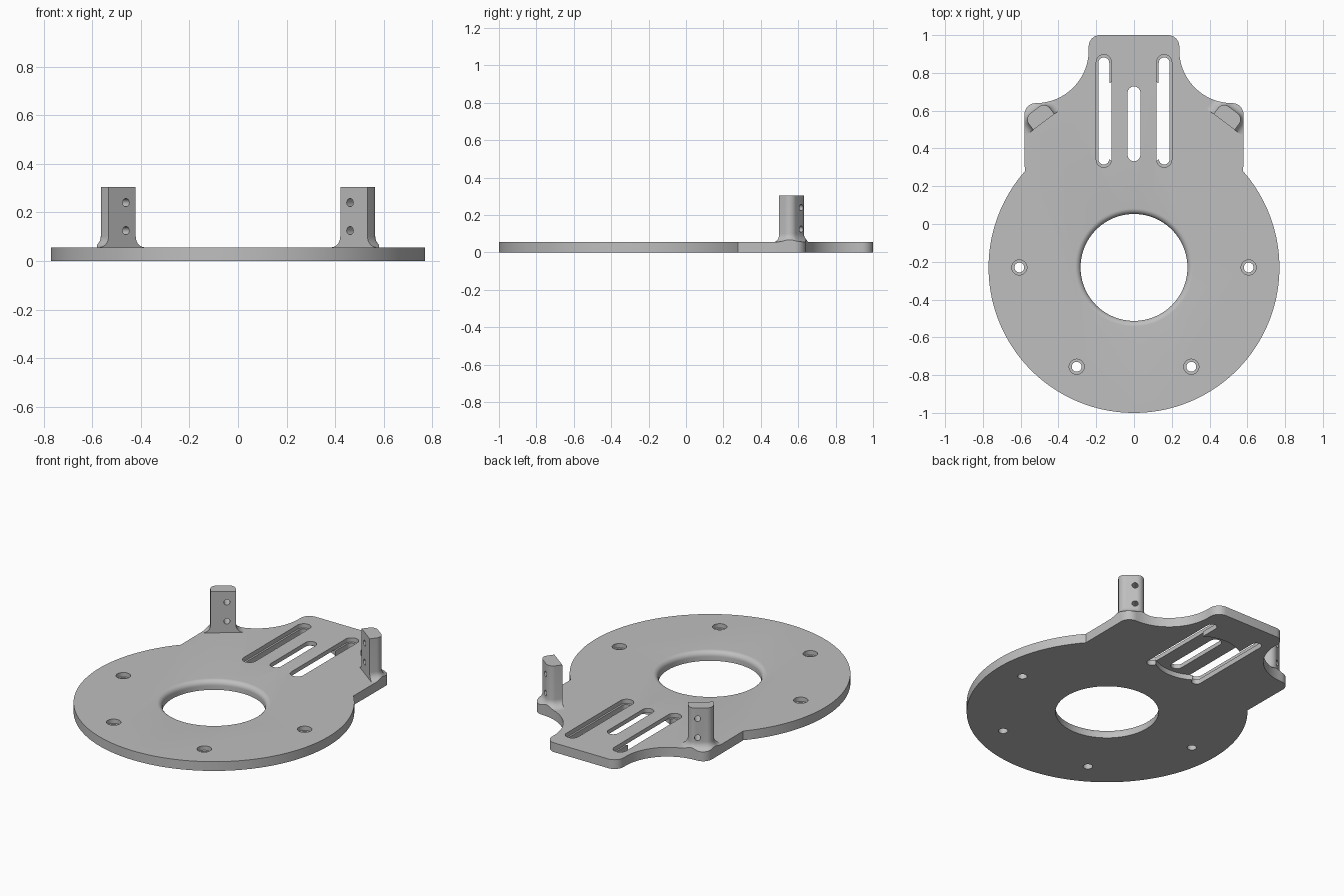
import bpy, bmesh
from math import sin, cos, radians, degrees, acos, sqrt, pi, atan2
from mathutils import Matrix, Vector

if "Cube" in bpy.data.objects:
    bpy.data.objects.remove(bpy.data.objects["Cube"], do_unlink=True)

THICK = 0.056
LEDGE = 0.03
DISC_Y, DISC_R = -0.23, 0.77

grey = bpy.data.materials.new("plain_grey")
grey.use_nodes = True
grey.diffuse_color = (0.52, 0.52, 0.52, 1)
grey.node_tree.nodes["Principled BSDF"].inputs["Base Color"].default_value = (0.52, 0.52, 0.52, 1)


def arc(cx, cy, r, a0, a1, n):
    angles = [radians(a0 + (a1 - a0) * i / n) for i in range(n + 1)]
    return [(cx + r * cos(a), cy + r * sin(a)) for a in angles]


def loft(name, layers, matrix=Matrix()):
    """Closed solid through a list of (2D ring, height) layers."""
    bm = bmesh.new()
    rings = [[bm.verts.new((x, y, z)) for x, y in ring] for ring, z in layers]
    n = len(rings[0])
    for low, high in zip(rings, rings[1:]):
        for i in range(n):
            j = (i + 1) % n
            bm.faces.new((low[i], low[j], high[j], high[i]))
    bm.faces.new(rings[0][::-1])
    bm.faces.new(rings[-1])
    bm.transform(matrix)
    bmesh.ops.recalc_face_normals(bm, faces=bm.faces)
    mesh = bpy.data.meshes.new(name)
    bm.to_mesh(mesh)
    bm.free()
    mesh.materials.append(grey)
    obj = bpy.data.objects.new(name, mesh)
    bpy.context.collection.objects.link(obj)
    return obj


def boolean(target, cutter, operation="DIFFERENCE"):
    """Apply a boolean and discard the cutter."""
    cutter.hide_render = True
    mod = target.modifiers.new("cut", "BOOLEAN")
    mod.operation, mod.solver, mod.object = operation, "EXACT", cutter
    bpy.context.view_layer.objects.active = target
    bpy.ops.object.modifier_apply(modifier=mod.name)
    bpy.data.objects.remove(cutter, do_unlink=True)


def prism(ring, z0, z1):
    return loft("cutter", [(ring, z0), (ring, z1)])


def circle(x, y, r, n=32):
    return arc(x, y, r, 0, 360, n)[:-1]


def slot(x, y0, y1, r):
    return arc(x, y1 - r, r, 0, 180, 12) + arc(x, y0 + r, r, 180, 360, 12)


# Plate outline: disc, shoulders, concave sweeps and tongue
join = degrees(atan2(0.51, 0.58))
right_side = (arc(0.52, 0.58, 0.06, 0, 90, 8) + arc(0.52, 0.92, 0.28, 270, 180, 24)[1:]
              + arc(0.18, 0.94, 0.06, 0, 90, 8))
outline = (arc(0, DISC_Y, DISC_R, 180 - join, 360 + join, 128) + right_side
           + [(-x, y) for x, y in reversed(right_side)])
plate = loft("base_plate", [(outline, 0), (outline, THICK)])

# Central opening with a rounded upper rim
R, F = 0.283, 0.03
layers = [(circle(0, DISC_Y, R, 96), -0.02)]
for i in range(9):
    a = pi / 2 * i / 8
    layers.append((circle(0, DISC_Y, R + F * (1 - cos(a)), 96), THICK - F + F * sin(a)))
layers.append((circle(0, DISC_Y, R + F, 96), 0.1))
boolean(plate, loft("cutter", layers))

# Counterbored screw holes around the disc
for angle in (0, 180, 240, 300):
    x = 0.607 * cos(radians(angle))
    y = DISC_Y + 0.607 * sin(radians(angle))
    boolean(plate, prism(circle(x, y, 0.04), LEDGE, 0.1))
    boolean(plate, prism(circle(x, y, 0.026), -0.02, 0.1))

# Stepped side slots and plain middle slot
for x in (-0.16, 0.16):
    boolean(plate, prism(slot(x, 0.30, 0.897, 0.04), LEDGE, 0.1))
    boolean(plate, prism(slot(x, 0.315, 0.882, 0.029), -0.02, 0.1))
boolean(plate, prism(slot(0, 0.332, 0.728, 0.034), -0.02, 0.1))

# Round recess beneath, bounded by the side slots
a = degrees(acos(0.16 / 0.24))
recess = arc(0, 0.543, 0.24, a, 180 - a, 24) + arc(0, 0.543, 0.24, 180 + a, 360 - a, 24)
boolean(plate, prism(recess, -0.02, LEDGE + 0.001))


# Upright posts with rounded backs and flared feet
def post_section(d):
    return ([(-0.07 - d, 0), (0.07 + d, 0)] + arc(0.03, 0.04, 0.04 + d, 0, 90, 10)
            + arc(-0.03, 0.04, 0.04 + d, 90, 180, 10))


FOOT = 0.045
parts = [plate]
for name, side in (("right_post", -1), ("left_post", 1)):
    # local x runs along the flat face, local y points outward and back
    u, v = Vector((0.8 * -side, 0.6, 0)), Vector((0.6 * side, 0.8, 0))
    place = Matrix.Translation((0.477 * side, 0.54, 0)) @ Matrix(
        ((u.x, v.x, 0, 0), (u.y, v.y, 0, 0), (0, 0, 1, 0), (0, 0, 0, 1)))
    layers = [(post_section(FOOT), THICK - 0.01)]
    for i in range(9):
        b = pi / 2 * i / 8
        layers.append((post_section(FOOT * (1 - sin(b))), THICK + FOOT * (1 - cos(b))))
    layers.append((post_section(0), 0.305))
    post = loft(name, layers, place)
    boolean(post, prism(outline, -0.1, 0.5), "INTERSECT")
    for z in (0.125, 0.24):
        drill = loft("cutter", [(circle(0, 0, 0.017, 24), -0.1), (circle(0, 0, 0.017, 24), 0.2)],
                     place @ Matrix.Translation((0.02, 0, z)) @ Matrix.Rotation(-pi / 2, 4, "X"))
        boolean(post, drill)
    parts.append(post)

# Smooth curved walls, keep edges crisp
bpy.ops.object.select_all(action="DESELECT")
for obj in parts:
    obj.select_set(True)
bpy.context.view_layer.objects.active = plate
bpy.ops.object.shade_smooth_by_angle(angle=radians(30))
